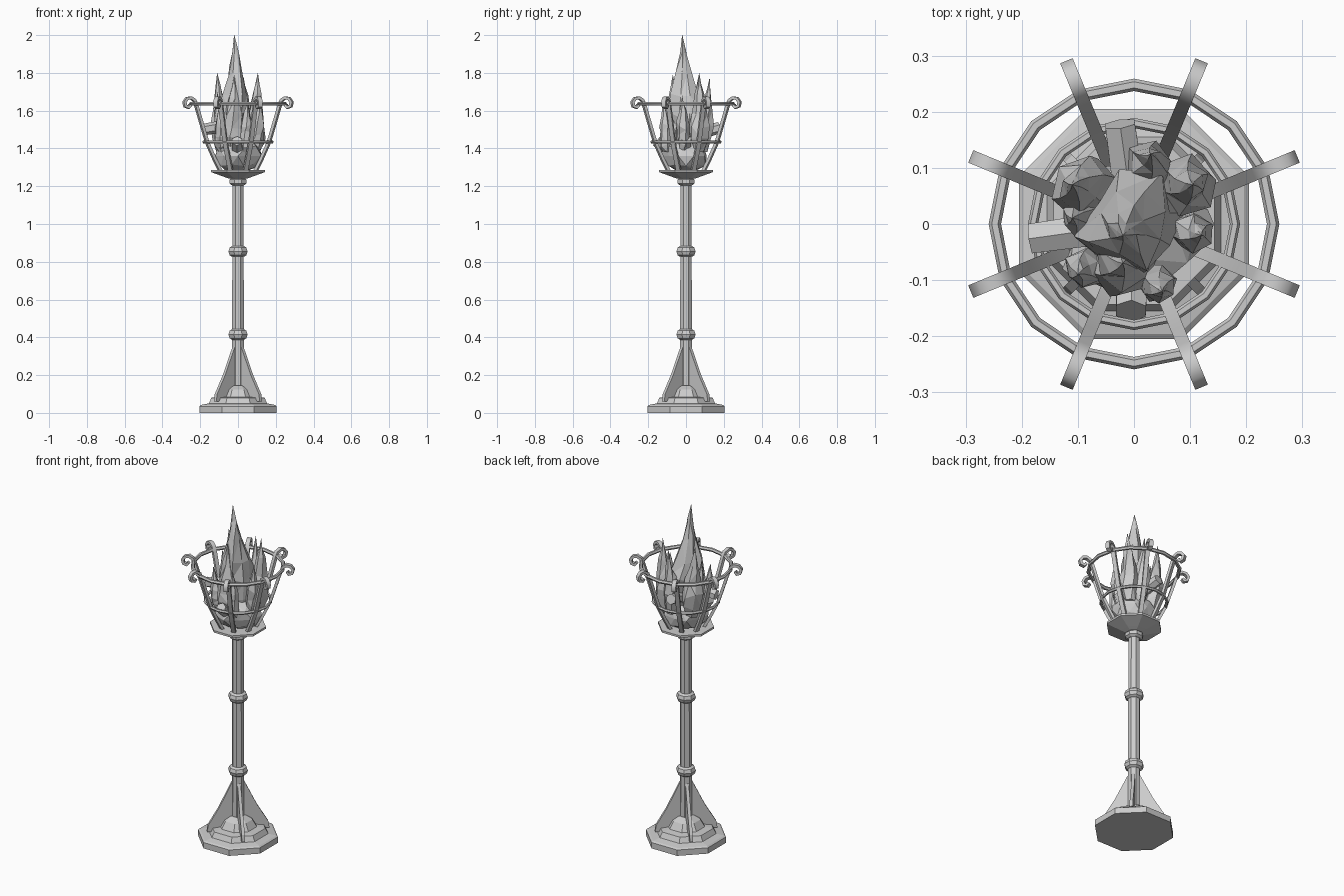
import bpy, bmesh, math, random
from mathutils import Vector, Matrix

cube = bpy.data.objects.get("Cube")
if cube:
    bpy.data.objects.remove(cube)

random.seed(4)
grey = bpy.data.materials.new("plain grey")
grey.use_nodes = True
tone = (0.6, 0.6, 0.6, 1)
grey.diffuse_color = tone
grey.node_tree.nodes["Principled BSDF"].inputs["Base Color"].default_value = tone


def finish(name, bm, smooth=False):
    bmesh.ops.recalc_face_normals(bm, faces=bm.faces)
    mesh = bpy.data.meshes.new(name)
    bm.to_mesh(mesh)
    bm.free()
    mesh.materials.append(grey)
    ob = bpy.data.objects.new(name, mesh)
    bpy.context.collection.objects.link(ob)
    if smooth:
        bpy.ops.object.select_all(action='DESELECT')
        ob.select_set(True)
        bpy.context.view_layer.objects.active = ob
        bpy.ops.object.shade_smooth_by_angle(angle=math.radians(50))
    return ob


def skin(bm, loops, closed=False):
    """Bridge successive vertex loops; cap the ends unless closed."""
    pairs = list(zip(loops, loops[1:]))
    if closed:
        pairs.append((loops[-1], loops[0]))
    else:
        bm.faces.new(loops[0])
        bm.faces.new(loops[-1])
    for a, b in pairs:
        for i in range(len(a)):
            j = (i + 1) % len(a)
            bm.faces.new((a[i], a[j], b[j], b[i]))


def turned(name, profile, sides=8):
    """Lathe (radius, height) points, with flats facing the axes."""
    bm = bmesh.new()
    loops = []
    for r, z in profile:
        ring = []
        for i in range(sides):
            a = math.tau * (i + 0.5) / sides
            ring.append(bm.verts.new((r * math.cos(a), r * math.sin(a), z)))
        loops.append(ring)
    skin(bm, loops)
    return finish(name, bm)


def hoop(name, radius, z, tube):
    bm = bmesh.new()
    loops = []
    for i in range(16):
        a = math.tau * i / 16
        ring = []
        for k in range(6):
            t = math.tau * k / 6
            r = radius + tube * math.cos(t)
            ring.append(bm.verts.new((r * math.cos(a), r * math.sin(a), z + tube * math.sin(t))))
        loops.append(ring)
    skin(bm, loops, closed=True)
    return finish(name, bm, True)


# Stepped foot, post and dish
turned("foot", [(0.222, 0), (0.222, 0.035), (0.212, 0.042), (0.168, 0.05),
                (0.152, 0.08), (0.105, 0.085), (0.08, 0.125), (0.045, 0.145)])
turned("post", [(0.034, 0.1), (0.032, 1.25)])
for label, z in (("lower", 0.415), ("upper", 0.855)):
    turned(label + "_post_ring", [(0.035, z - 0.028), (0.048, z - 0.02), (0.055, z),
                                  (0.048, z + 0.02), (0.035, z + 0.028)])
turned("collar", [(0.035, 1.205), (0.05, 1.215), (0.05, 1.235), (0.035, 1.245)])
turned("dish", [(0.05, 1.24), (0.075, 1.248), (0.155, 1.275), (0.155, 1.287), (0.1, 1.287)])

# Four diagonal buttresses
fin = [(0.02, 0.06), (0.172, 0.06), (0.165, 0.1), (0.105, 0.2), (0.035, 0.345), (0.02, 0.345)]
bm = bmesh.new()
for q in range(4):
    turn = Matrix.Rotation(math.radians(45 + 90 * q), 3, 'Z')
    skin(bm, [[bm.verts.new(turn @ Vector((r, y, z))) for r, z in fin] for y in (-0.009, 0.009)])
finish("buttresses", bm)

# Basket hoops and eight hooked bars
hoop("top_hoop", 0.248, 1.637, 0.011)
hoop("middle_hoop", 0.18, 1.435, 0.009)
path = [(0.1, 1.28), (0.135, 1.345), (0.176, 1.43), (0.208, 1.53), (0.238, 1.625),
        (0.25, 1.655), (0.27, 1.668), (0.293, 1.664), (0.307, 1.645), (0.302, 1.624),
        (0.284, 1.617), (0.274, 1.63)]
bm = bmesh.new()
for n in range(8):
    turn = Matrix.Rotation(math.radians(22.5 + 45 * n), 3, 'Z')
    loops = []
    for i, (r, z) in enumerate(path):
        before = path[max(i - 1, 0)]
        after = path[min(i + 1, len(path) - 1)]
        d = Vector((after[0] - before[0], after[1] - before[1])).normalized() * 0.008
        ring = []
        for side, w in ((-1, -0.012), (-1, 0.012), (1, 0.012), (1, -0.012)):
            ring.append(bm.verts.new(turn @ Vector((r - d.y * side, w, z + d.x * side))))
        loops.append(ring)
    skin(bm, loops)
finish("hooked_bars", bm, True)


# Logs resting against the basket
def log(name, angle, start, end, radius):
    bm = bmesh.new()
    a = Vector((start[0], 0, start[1]))
    d = Vector((end[0], 0, end[1])) - a
    rot = d.to_track_quat('Z', 'Y').to_matrix().to_4x4()
    place = Matrix.Rotation(math.radians(angle), 4, 'Z') @ Matrix.Translation(a + d / 2) @ rot
    bmesh.ops.create_cone(bm, cap_ends=True, segments=6, radius1=radius, radius2=radius * 0.9,
                          depth=d.length, matrix=place)
    return finish(name, bm)


log("left_log", 188, (0.0, 1.53), (0.185, 1.5), 0.034)
log("back_log", 98, (0.0, 1.46), (0.18, 1.51), 0.034)
log("front_log", 268, (0.02, 1.33), (0.155, 1.44), 0.034)
log("side_log", 0, (0.02, 1.34), (0.12, 1.45), 0.034)
log("corner_log", 225, (0.0, 1.34), (0.12, 1.42), 0.028)

# Coal heap
bm = bmesh.new()
bmesh.ops.create_icosphere(bm, subdivisions=2, radius=1,
                           matrix=Matrix.Translation((0, 0, 1.36)) @ Matrix.Diagonal((0.125, 0.125, 0.1, 1)))
for v in bm.verts:
    s = random.uniform(0.85, 1.12)
    v.co.x *= s
    v.co.y *= s
    v.co.z = max(v.co.z, 1.285)
finish("coals", bm)


# Jagged flame tongues
def flame(name, x, y, radius, low, tip, sides=7, lean=(0, 0)):
    bm = bmesh.new()
    loops = []
    for t, s in ((0, 0.55), (0.16, 0.95), (0.34, 1.0), (0.52, 0.8), (0.7, 0.47), (0.86, 0.2), (1, 0.01)):
        ring = []
        for i in range(sides):
            a = math.tau * (i + t * 0.9) / sides
            r = radius * s * random.uniform(0.75, 1.2)
            z = low + (tip - low) * t + random.uniform(-0.02, 0.02) * (0 < t < 0.8)
            ring.append(bm.verts.new((x + lean[0] * t + r * math.cos(a),
                                      y + lean[1] * t + r * math.sin(a), z)))
        loops.append(ring)
    skin(bm, loops)
    bmesh.ops.triangulate(bm, faces=bm.faces)
    return finish(name, bm)


flame("main_flame", 0.005, 0.015, 0.09, 1.36, 2.0, 8, (-0.025, -0.035))
tongues = [(-0.08, 0.06, 0.052, 1.8, -0.03, 0.01), (0.085, 0.07, 0.052, 1.8, 0.02, 0),
           (0.03, 0.09, 0.045, 1.775, 0, 0.035), (-0.02, -0.07, 0.058, 1.79, 0, 0),
           (0.09, -0.01, 0.04, 1.68, 0.03, -0.01), (-0.08, -0.07, 0.04, 1.64, -0.02, -0.02),
           (0.04, -0.1, 0.038, 1.66, 0.01, -0.02), (-0.09, 0.01, 0.04, 1.7, -0.02, 0)]
for n, (x, y, r, tip, dx, dy) in enumerate(tongues):
    flame("flame_tongue_%d" % (n + 1), x, y, r, 1.38, tip, 6, (dx, dy))
